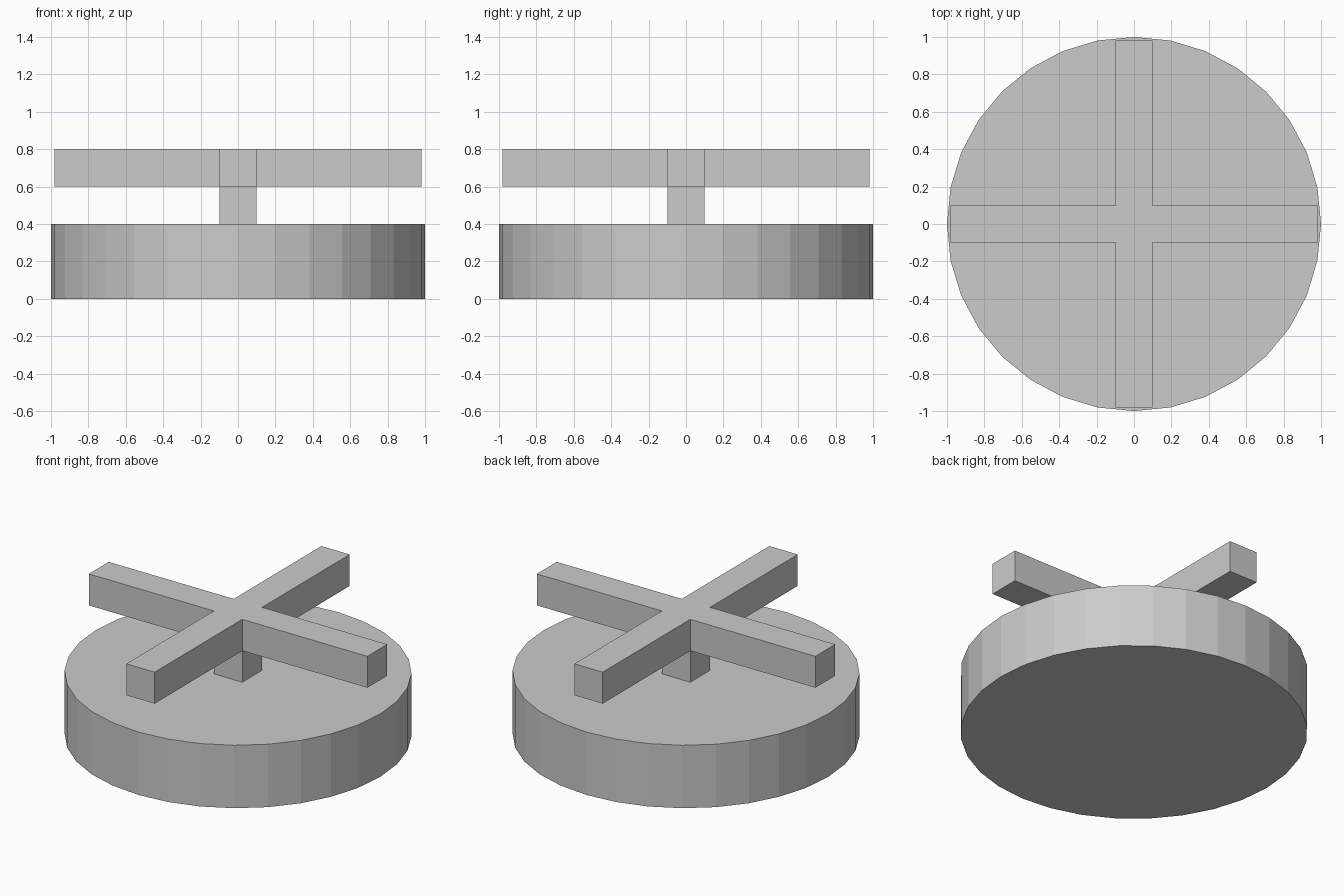
import bpy
import bmesh
from mathutils import Matrix

cube = bpy.data.objects.get("Cube")
if cube:
    bpy.data.objects.remove(cube, do_unlink=True)

BASE_H, POST_H, ARM_H = 0.4, 0.2, 0.2
HALF_W, REACH = 0.1, 0.98

# Single plain grey
grey = bpy.data.materials.new("light_grey")
grey.use_nodes = True
colour = (0.6, 0.6, 0.6, 1)
grey.diffuse_color = colour
grey.node_tree.nodes["Principled BSDF"].inputs["Base Color"].default_value = colour


def add_part(name, bm):
    bmesh.ops.recalc_face_normals(bm, faces=bm.faces)
    mesh = bpy.data.meshes.new(name)
    bm.to_mesh(mesh)
    bm.free()
    mesh.materials.append(grey)
    part = bpy.data.objects.new(name, mesh)
    bpy.context.collection.objects.link(part)
    return part


# Round base, flat sided
bm = bmesh.new()
bmesh.ops.create_cone(bm, cap_ends=True, segments=32, radius1=1, radius2=1,
                      depth=BASE_H, matrix=Matrix.Translation((0, 0, BASE_H / 2)))
add_part("round_base", bm)

# Square post and cross, grown from one cube so the cross has no inner faces
bm = bmesh.new()
mid_z = BASE_H + POST_H + ARM_H / 2
bmesh.ops.create_cube(bm, size=2 * HALF_W, matrix=Matrix.Translation((0, 0, mid_z)))
bm.normal_update()
for face in [f for f in bm.faces if f.normal.z < 0.5]:
    direction = face.normal.copy()
    length = POST_H if direction.z < -0.5 else REACH - HALF_W
    new = bmesh.ops.extrude_discrete_faces(bm, faces=[face])["faces"][0]
    bmesh.ops.translate(bm, verts=new.verts, vec=direction * length)
bmesh.ops.remove_doubles(bm, verts=bm.verts, dist=0.0001)
# Merge the flat tops and undersides into clean surfaces
bmesh.ops.dissolve_limit(bm, angle_limit=0.01, verts=bm.verts, edges=bm.edges)
add_part("cross_arms_and_post", bm)
